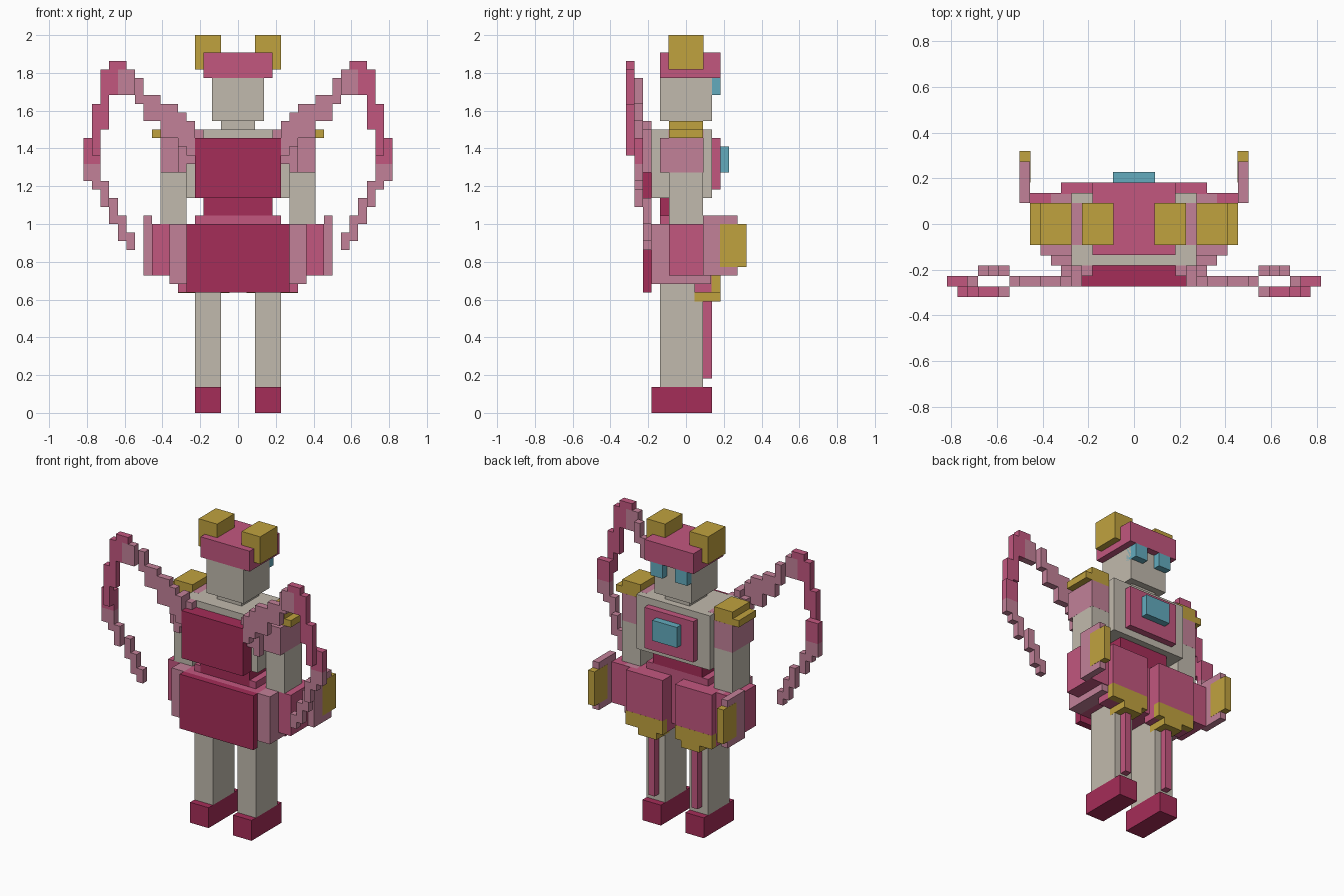
import bpy
import bmesh

U = 1 / 22  # one grid cell of the blocky style

cube = bpy.data.objects.get("Cube")
if cube:
    bpy.data.objects.remove(cube, do_unlink=True)


def paint(name, hex_code):
    """Make a flat material from an sRGB hex colour."""
    srgb = [int(hex_code[i:i + 2], 16) / 255 for i in (0, 2, 4)]
    rgba = [((c + 0.055) / 1.055) ** 2.4 for c in srgb] + [1]
    mat = bpy.data.materials.new(name)
    mat.use_nodes = True
    mat.diffuse_color = rgba
    mat.node_tree.nodes["Principled BSDF"].inputs["Base Color"].default_value = rgba
    return mat


GREY = paint("warm grey", "c1baad")
DARK = paint("dark crimson", "a52d58")
PINK = paint("rose pink", "c2577f")
PALE = paint("pale pink", "c28198")
GOLD = paint("gold", "c0a23f")
BLUE = paint("light blue", "63abbe")


def build(name, mat, boxes, mirror=False, grow=0.0):
    """One object from boxes given as (x0, x1, y0, y1, z0, z1) in cells."""
    bm = bmesh.new()
    for x0, x1, y0, y1, z0, z1 in boxes:
        for side in ((1, -1) if mirror else (1,)):
            verts = bmesh.ops.create_cube(bm, size=1)["verts"]
            for v in verts:
                v.co.x = side * ((x0 + x1) / 2 + v.co.x * (x1 - x0 + grow)) * U
                v.co.y = ((y0 + y1) / 2 + v.co.y * (y1 - y0 + grow)) * U
                v.co.z = ((z0 + z1) / 2 + v.co.z * (z1 - z0 + grow)) * U
    bmesh.ops.recalc_face_normals(bm, faces=bm.faces)
    mesh = bpy.data.meshes.new(name)
    bm.to_mesh(mesh)
    bm.free()
    mesh.materials.append(mat)
    obj = bpy.data.objects.new(name, mesh)
    bpy.context.collection.objects.link(obj)
    return obj


# Legs
build("feet", DARK, [(2, 5, -4, 3, 0, 3)], True)
build("legs", GREY, [(2, 5, -3, 2, 3, 16)], True)
build("leg_stripes", PINK, [(3, 4, 2, 3, 4, 14)], True)

# Skirt
build("hip_core", PINK, [(-6, 6, -4, 2, 15, 22), (-5, 5, -3, 2, 22, 23)])
build("skirt_back_panel", DARK, [(-6, 6, -5, -4, 14, 22)])
build("skirt_sides", PALE, [(6, 8, -4, 2.9, 15, 22)], True)
build("skirt_hips", PINK, [(8, 10, -2, 2, 16, 22), (7, 10, 2, 3, 16, 22)], True)
build("skirt_front_panels", PINK, [(1, 7, 1, 3, 14, 22), (1, 7, 3, 4, 16, 22)], True)
build("skirt_gold_hem", GOLD, [(1, 7, 3, 4, 14, 16), (2, 5, 1, 4, 13, 14)], True, 0.02)
build("hip_flaps", PALE, [(10, 11, 2, 6, 16, 23)], True)
build("hip_flap_trim", GOLD, [(10, 11, 4, 7, 17, 22)], True, 0.04)

# Torso
build("waist", DARK, [(-4, 4, -3, 2, 22, 25)])
build("torso", GREY, [(-6, 6, -4, 3, 25, 33)])
build("back_plate", DARK, [(-5, 5, -6, -4, 25, 32)])
build("chest_plate", PINK, [(-4, 4, 3, 4, 26, 32)])
build("chest_gem", BLUE, [(-2, 2, 4, 5, 28, 31)])

# Arms
build("arms", GREY, [(6, 9, -2, 2, 22, 28)], True)
build("sleeves", PALE, [(6, 9, -3, 2, 28, 32), (5, 6, -2, 2, 31, 33)], True, 0.02)
build("shoulder_pads", GOLD, [(6, 10, -2, 2, 32, 33), (6, 9, -2, 2, 33, 34)], True)

# Head
build("neck", GREY, [(-2, 2, -2, 2, 33, 34)])
build("head", GREY, [(-3, 3, -3, 3, 34, 39)])
build("headband", PINK, [(-4, 4, -3, 4, 39, 42)])
build("hair_buns", GOLD, [(2, 5, -2, 2, 40, 44)], True, 0.02)
build("eyes", BLUE, [(1, 3, 2, 4, 37, 39)], True)

# Ribbons: rising part, outer bend and hanging tail
build("ribbon_rise", PALE, [
    (4, 5, -5, -4, 31, 33), (5, 6, -5, -4, 29, 34), (6, 7, -5, -4, 28, 33),
    (5, 6, -6, -5, 30, 34), (6, 7, -6, -5, 31, 35), (7, 9, -6, -5, 32, 36),
    (9, 11, -6, -5, 34, 37), (11, 12, -6, -5, 36, 39),
    (12, 14, -7, -6, 37, 40)], True)
build("ribbon_bend", PINK, [
    (14, 15, -7, -6, 37, 41), (13, 14, -7, -6, 40, 41), (15, 16, -7, -6, 33, 40),
    (16, 17, -7, -6, 30, 36), (16, 18, -6, -5, 29, 32)], True)
build("ribbon_tail", PALE, [
    (17, 18, -6, -5, 27, 29), (16, 17, -6, -5, 26, 29), (15, 16, -6, -5, 24, 27),
    (14, 15, -5, -4, 22, 25), (13, 14, -5, -4, 20, 23),
    (12, 13, -5, -4, 19, 21)], True)
bpy.context.view_layer.update()
